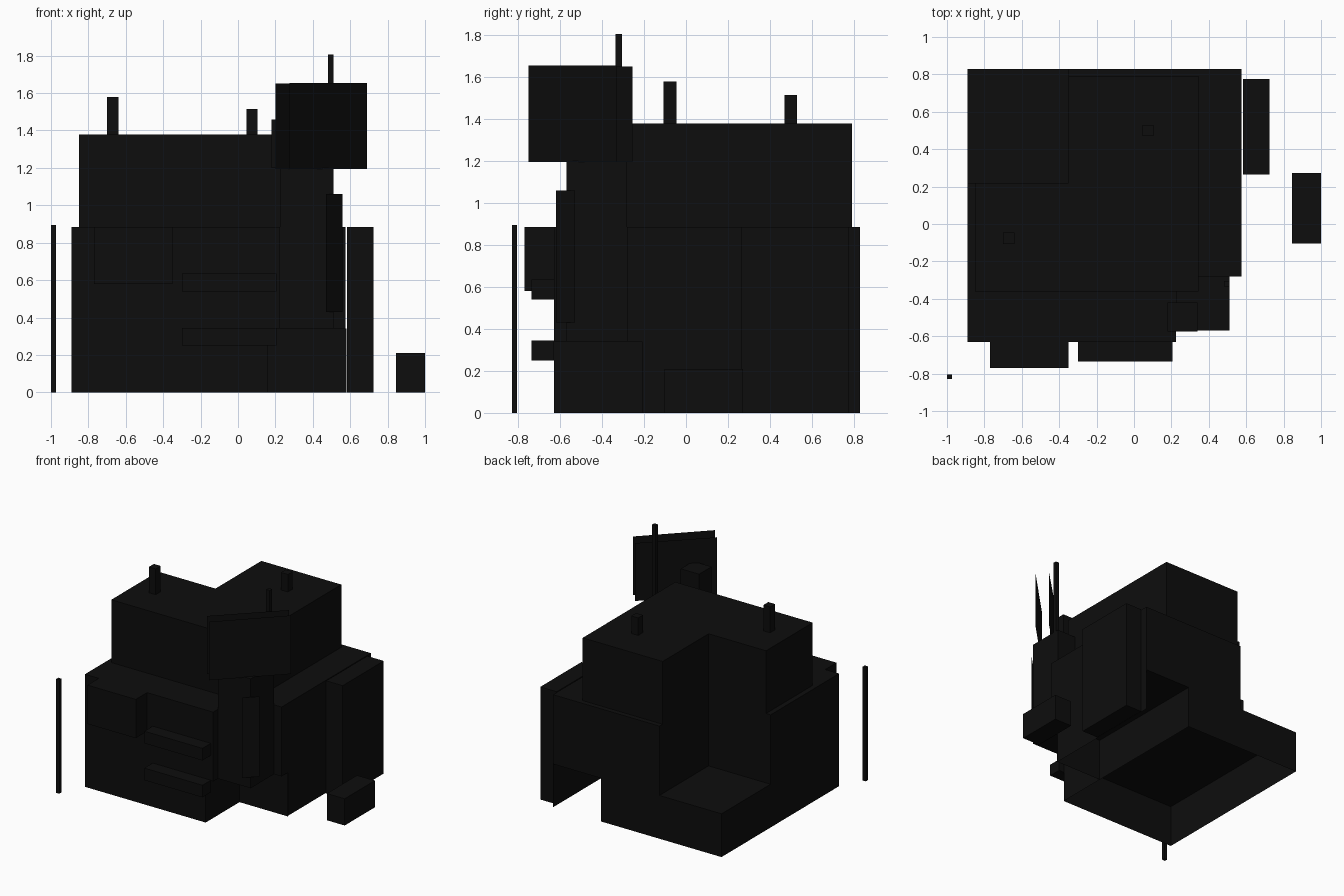
import bpy
import bmesh

cube = bpy.data.objects.get("Cube")
if cube:
    bpy.data.objects.remove(cube, do_unlink=True)

# One near-black colour for the whole building
black = bpy.data.materials.new("soot_black")
black.use_nodes = True
colour = (0.004, 0.004, 0.004, 1)
black.diffuse_color = colour
black.node_tree.nodes["Principled BSDF"].inputs["Base Color"].default_value = colour


def finish(name, bm):
    mesh = bpy.data.meshes.new(name)
    bm.to_mesh(mesh)
    bm.free()
    mesh.materials.append(black)
    obj = bpy.data.objects.new(name, mesh)
    bpy.context.collection.objects.link(obj)
    return obj


def prism(name, outline, z0, z1, open_bottom=False):
    """Extrude a flat outline (counter-clockwise from above) from z0 to z1."""
    bm = bmesh.new()
    base = bm.faces.new([bm.verts.new((x, y, z0)) for x, y in outline])
    result = bmesh.ops.extrude_face_region(bm, geom=[base], use_keep_orig=True)
    tops = [v for v in result["geom"] if isinstance(v, bmesh.types.BMVert)]
    bmesh.ops.translate(bm, verts=tops, vec=(0, 0, z1 - z0))
    bmesh.ops.recalc_face_normals(bm, faces=bm.faces)
    if open_bottom:
        floor = [f for f in bm.faces if all(abs(v.co.z - z0) < 1e-5 for v in f.verts)]
        bmesh.ops.delete(bm, geom=floor, context="FACES_ONLY")
    return finish(name, bm)


def box(name, x0, x1, y0, y1, z0, z1, open_bottom=False):
    return prism(name, [(x0, y0), (x1, y0), (x1, y1), (x0, y1)], z0, z1, open_bottom)


def sheet(name, start, end, z0, z1):
    """Upright single-sided panel between two plan points."""
    bm = bmesh.new()
    corners = [(*start, z0), (*end, z0), (*end, z1), (*start, z1)]
    bm.faces.new([bm.verts.new(c) for c in corners])
    return finish(name, bm)


# Ground floor: hollow block, plus the two walls of the open-backed bay
GROUND, STOREY, ROOF = 0.34, 0.885, 1.378
box("ground_floor", -0.89, 0.16, -0.63, 0.83, 0, GROUND, open_bottom=True)
sheet("bay_front_wall", (0.16, -0.21), (0.58, -0.21), 0, GROUND)
sheet("bay_side_wall", (0.575, -0.21), (0.575, 0.83), 0, GROUND)

# Middle storey overhangs the bay and leaves a terrace at the back
prism("middle_storey", [
    (-0.89, -0.63), (0.225, -0.63), (0.225, -0.28), (0.575, -0.28),
    (0.575, 0.83), (-0.35, 0.83), (-0.35, 0.22), (-0.89, 0.22),
], GROUND, STOREY)

# Top storey follows the same L shape, set back from the front
prism("top_storey", [
    (-0.85, -0.36), (0.345, -0.36), (0.345, 0.79),
    (-0.35, 0.79), (-0.35, 0.22), (-0.85, 0.22),
], STOREY, ROOF)

# Corner tower with a post and mast behind the sign
box("corner_tower", 0.225, 0.51, -0.57, -0.28, GROUND, 1.2)
box("sign_post", 0.18, 0.34, -0.575, -0.42, 1.2, 1.46)
box("mast", 0.48, 0.51, -0.335, -0.305, 1.2, 1.805)

# Diagonal sign panels facing the front corner
sheet("sign_front", (0.275, -0.75), (0.69, -0.33), 1.195, 1.655)
sheet("sign_back", (0.2, -0.67), (0.62, -0.255), 1.195, 1.65)
sheet("hanging_sign", (0.47, -0.62), (0.56, -0.53), 0.43, 1.06)

# Front fittings
box("balcony", -0.77, -0.35, -0.77, -0.63, 0.58, STOREY)
for level, z in (("lower", 0.25), ("upper", 0.54)):
    box(level + "_awning", -0.3, 0.205, -0.735, -0.63, z, z + 0.095)

# Roof chimneys
box("front_chimney", -0.7, -0.64, -0.108, -0.046, ROOF, 1.58)
box("back_chimney", 0.045, 0.105, 0.47, 0.53, ROOF, 1.515)

# Detached pieces around the building
box("side_annex", 0.582, 0.725, 0.265, 0.775, 0, 0.885)
box("street_crate", 0.845, 1.0, -0.103, 0.272, 0, 0.21)
box("street_pole", -1.0, -0.973, -0.83, -0.805, 0, 0.895)
